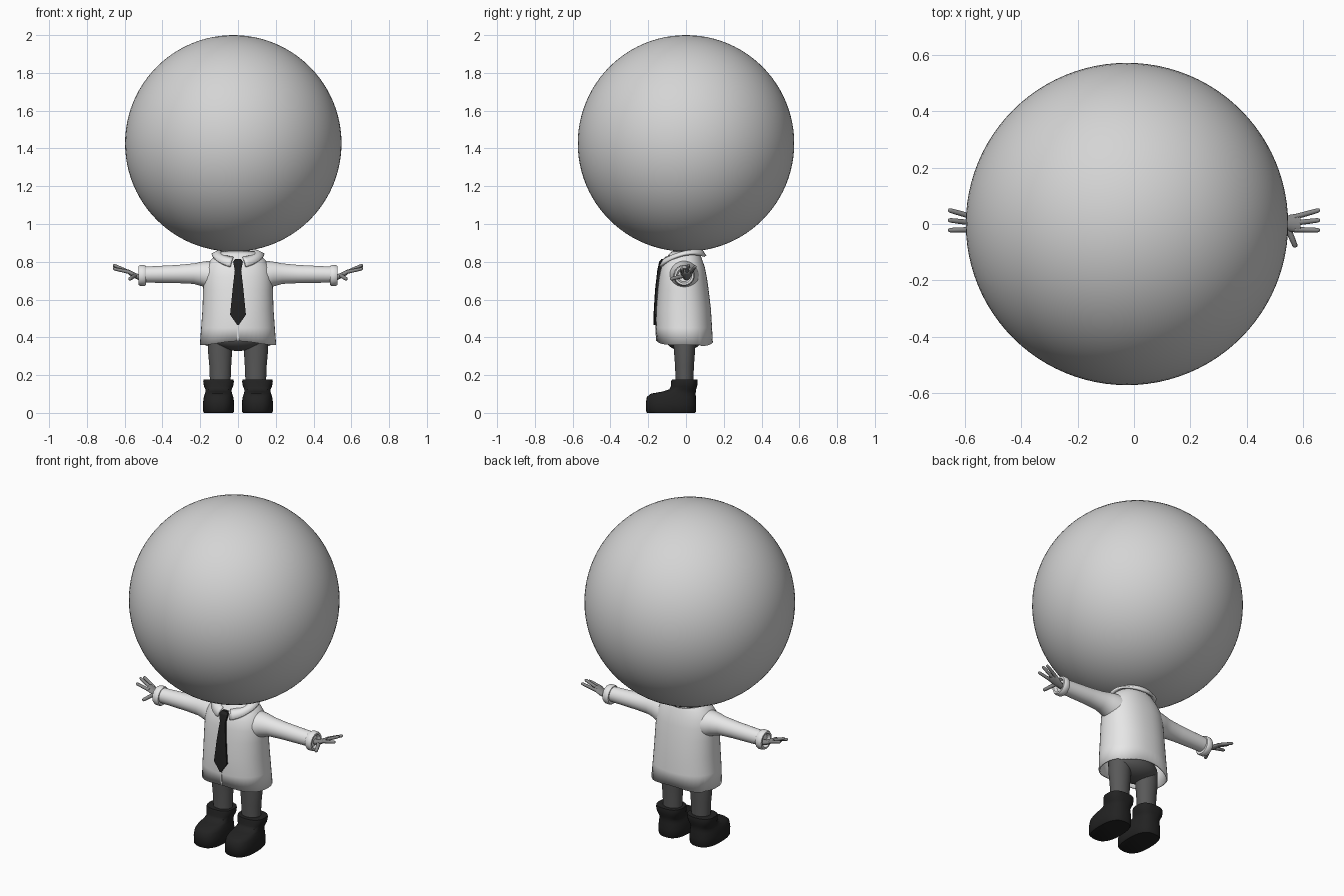
import bpy, bmesh
from math import sin, cos, pi, copysign
from mathutils import Vector

cube = bpy.data.objects.get("Cube")
if cube:
    bpy.data.objects.remove(cube)


def material(name, value):
    m = bpy.data.materials.new(name)
    color = (value, value, value, 1)
    m.use_nodes = True
    m.diffuse_color = color
    m.node_tree.nodes["Principled BSDF"].inputs["Base Color"].default_value = color
    return m


HEAD = material("head grey", 0.66)
WHITE = material("shirt white", 0.8)
SKIN = material("skin grey", 0.25)
TROUSER = material("trouser grey", 0.1)
BLACK = material("black", 0.016)


def finish(obj, mat, angle=50):
    obj.data.materials.append(mat)
    bpy.ops.object.select_all(action="DESELECT")
    obj.select_set(True)
    bpy.context.view_layer.objects.active = obj
    bpy.ops.object.shade_smooth_by_angle(angle=angle * pi / 180)
    return obj


def ellipse(center, u, v, power=2.0, n=32):
    """Closed superellipse ring spanned by the half axes u and v."""
    def bend(a):
        return copysign(abs(a) ** (2 / power), a)
    c, u, v = Vector(center), Vector(u), Vector(v)
    return [c + u * bend(cos(2 * pi * i / n)) + v * bend(sin(2 * pi * i / n))
            for i in range(n)]


def loft(name, rings, mat, cap_start=True, cap_end=True, closed=True, angle=50):
    bm = bmesh.new()
    rows = [[bm.verts.new(p) for p in ring] for ring in rings]
    n = len(rows[0])
    for a, b in zip(rows, rows[1:]):
        for i in range(n if closed else n - 1):
            j = (i + 1) % n
            bm.faces.new((a[i], a[j], b[j], b[i]))
    if cap_start:
        bm.faces.new(rows[0])
    if cap_end:
        bm.faces.new(rows[-1])
    bmesh.ops.recalc_face_normals(bm, faces=bm.faces)
    mesh = bpy.data.meshes.new(name)
    bm.to_mesh(mesh)
    bm.free()
    obj = bpy.data.objects.new(name, mesh)
    bpy.context.collection.objects.link(obj)
    return finish(obj, mat, angle)


def thicken(obj, amount, offset):
    mod = obj.modifiers.new("Thickness", "SOLIDIFY")
    mod.thickness = amount
    mod.offset = offset


def ball(name, center, scale, mat, segments=32):
    bpy.ops.mesh.primitive_uv_sphere_add(segments=segments, ring_count=segments // 2,
                                         radius=1, location=center)
    obj = bpy.context.object
    obj.name = name
    obj.scale = scale
    return finish(obj, mat)


def finger(name, start, end, radius):
    """Round tapered digit with a blunt tip."""
    a, b = Vector(start), Vector(end)
    d = (b - a).normalized()
    u = d.cross(Vector((0, 0, 1))).normalized()
    v = d.cross(u)
    steps = [(0, 1), (0.5, 0.95), (0.9, 0.85), (0.98, 0.6), (1, 0.2)]
    loft(name, [ellipse(a.lerp(b, t), u * radius * k, v * radius * k, n=12)
                for t, k in steps], SKIN)


# Head and neck
ball("head", (-0.025, 0, 1.427), (0.573, 0.573, 0.573), HEAD, 96)
loft("neck", [ellipse((0, -0.01, z), (0.06, 0, 0), (0, 0.055, 0))
              for z in (0.78, 0.9)], SKIN)

# Shirt body, open at the hem: height, half width, front, back
shirt_profile = [
    (0.37, 0.202, -0.155, 0.142), (0.45, 0.195, -0.16, 0.138),
    (0.55, 0.188, -0.158, 0.132), (0.65, 0.185, -0.15, 0.12),
    (0.72, 0.182, -0.142, 0.11), (0.77, 0.17, -0.131, 0.1),
    (0.81, 0.145, -0.113, 0.086), (0.84, 0.113, -0.09, 0.075),
    (0.858, 0.083, -0.07, 0.06)]
rings = [ellipse((0, (f + b) / 2, z), (w, 0, 0), (0, (b - f) / 2, 0), 2.25, 48)
         for z, w, f, b in shirt_profile]
for p in rings[0]:
    p.z += 0.01 * cos(p.x * pi / 0.2) - (0.008 if p.y > 0.08 else 0)
shirt = loft("shirt", rings, WHITE, cap_start=False, cap_end=False)
thicken(shirt, 0.008, -1)

# Shirt front seam below the tie
loft("placket", [[(-0.004, y, z), (0.004, y, z), (0.004, y + 0.006, z), (-0.004, y + 0.006, z)]
                 for z, y in ((0.381, -0.158), (0.45, -0.163), (0.52, -0.162))], WHITE)

# Folded collar with a gap at the throat
inner, middle, outer = [], [], []
for i in range(41):
    t = 0.3 + (2 * pi - 0.6) * i / 40
    a = Vector((0.082 * sin(t), -0.022 - 0.085 * cos(t), 0.845 - 0.025 * cos(t)))
    b = Vector((0.137 * sin(t), -0.02 - 0.122 * cos(t),
                0.8 - 0.03 * cos(t) + 0.035 * sin(t) ** 2))
    inner.append(a)
    middle.append((a + b) / 2 + Vector((0, 0, 0.008)))
    outer.append(b)
collar = loft("collar", [inner, middle, outer], WHITE, False, False, closed=False)
thicken(collar, 0.014, 0)

# Necktie: height, half width, depth
tie_profile = [(0.815, 0.016, -0.126), (0.8, 0.026, -0.138), (0.755, 0.017, -0.148),
               (0.65, 0.029, -0.16), (0.52, 0.042, -0.168), (0.465, 0.004, -0.168)]
loft("necktie", [[(-w, y + 0.014, z), (-w, y, z), (0, y - 0.004, z), (w, y, z),
                  (w, y + 0.014, z)] for z, w, y in tie_profile], BLACK, angle=25)

# Trouser seat
ball("trouser_seat", (0, -0.012, 0.4), (0.155, 0.1, 0.072), TROUSER)

for s, side in ((1, "left"), (-1, "right")):
    # Sleeve: reach, height, radius
    sleeve = [(0.1, 0.72, 0.085), (0.155, 0.728, 0.076), (0.19, 0.735, 0.065),
              (0.235, 0.737, 0.054), (0.32, 0.735, 0.048), (0.5, 0.732, 0.042)]
    loft(side + "_sleeve", [ellipse((s * x, -0.01, z), (0, r, 0), (0, 0, r))
                            for x, z, r in sleeve], WHITE)
    # Rolled cuff
    cuff = [(0.488, 0.042), (0.488, 0.051), (0.496, 0.056), (0.518, 0.055),
            (0.527, 0.05), (0.527, 0.04), (0.51, 0.032)]
    loft(side + "_cuff", [ellipse((s * x, -0.01, 0.727), (0, r, 0), (0, 0, r))
                          for x, r in cuff], WHITE)
    # Palm and wrist: reach, height, half width, half thickness
    palm = [(0.49, 0.716, 0.018, 0.016), (0.53, 0.72, 0.019, 0.015),
            (0.555, 0.732, 0.03, 0.015), (0.58, 0.746, 0.034, 0.013),
            (0.592, 0.753, 0.026, 0.008)]
    loft(side + "_palm", [ellipse((s * x, 0.003, z), (0, w, 0), (0, 0, h), n=20)
                          for x, z, w, h in palm], SKIN)
    # Three fingers and a thumb
    for name, y0, y1, z1 in (("front", -0.02, -0.022, 0.764),
                             ("middle", 0.004, 0.014, 0.784),
                             ("back", 0.026, 0.05, 0.776)):
        finger(f"{side}_{name}_finger", (s * 0.575, y0, 0.745), (s * 0.661, y1, z1), 0.0095)
    finger(side + "_thumb", (s * 0.545, -0.01, 0.727), (s * 0.575, -0.083, 0.708), 0.011)

    # Trouser leg
    loft(side + "_trouser_leg",
         [ellipse((s * x, -0.008, z), (w, 0, 0), (0, d, 0))
          for z, x, w, d in ((0.15, 0.094, 0.054, 0.046), (0.25, 0.094, 0.058, 0.05),
                             (0.33, 0.095, 0.064, 0.056), (0.4, 0.09, 0.066, 0.06))], TROUSER)
    # Boot: height, half width, toe, heel
    boot = [(0, 0.076, -0.205, 0.048), (0.008, 0.082, -0.212, 0.053),
            (0.05, 0.083, -0.213, 0.054), (0.085, 0.078, -0.207, 0.052),
            (0.102, 0.072, -0.185, 0.051), (0.113, 0.069, -0.125, 0.052),
            (0.125, 0.07, -0.088, 0.054), (0.14, 0.077, -0.08, 0.059),
            (0.165, 0.081, -0.079, 0.062), (0.176, 0.079, -0.075, 0.06),
            (0.178, 0.06, -0.058, 0.044)]
    loft(side + "_boot", [ellipse((s * 0.103, (f + b) / 2, z), (w, 0, 0),
                                  (0, (b - f) / 2, 0), 2.6)
                          for z, w, f, b in boot], BLACK)
